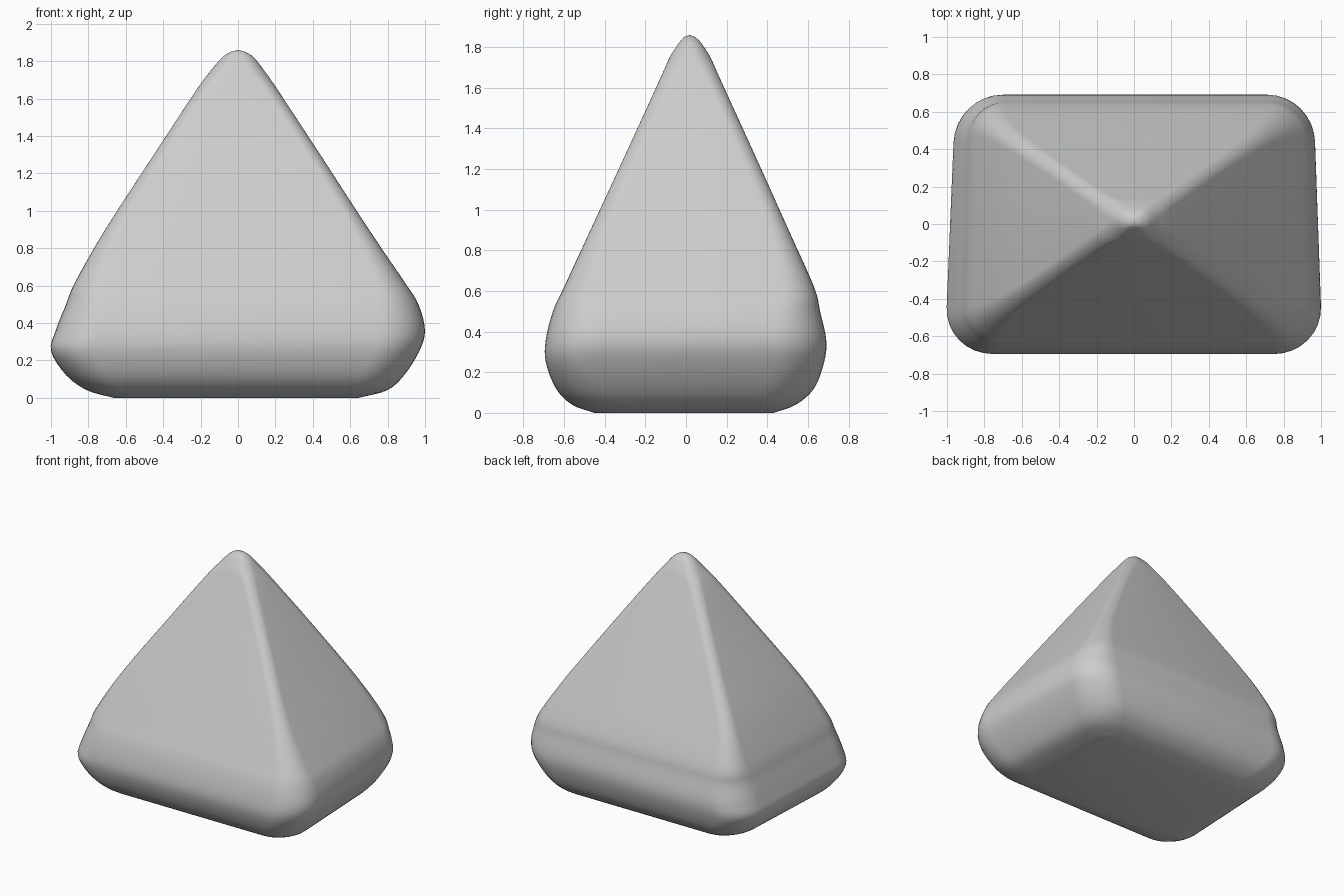
import bpy
import bmesh
import math
from mathutils import Vector

cube = bpy.data.objects.get("Cube")
if cube:
    bpy.data.objects.remove(cube, do_unlink=True)

ARC_STEPS = 8      # facets in each rounded corner
ROW_STEPS = 4      # rings between neighbouring sections

# Sections from base to tip: height, left x, right x, front y, back y, corner radius
SECTIONS = [
    (0, -.67, .65, -.45, .43, .13),
    (.04, -.81, .80, -.56, .54, .2),
    (.12, -.92, .89, -.64, .63, .24),
    (.25, -1, .97, -.69, .68, .25),
    (.36, -.975, 1, -.69, .69, .25),
    (.5, -.92, .965, -.655, .66, .22),
    (.62, -.87, .89, -.60, .63, .16),
    (.9, -.71, .70, -.47, .505, .09),
    (1.3, -.45, .44, -.285, .325, .07),
    (1.65, -.22, .21, -.125, .165, .07),
    (1.75, -.145, .14, -.08, .12, .08),
    (1.82, -.085, .085, -.035, .075, .055),
    (1.85, -.04, .04, -.01, .045, .025),
]
TIP = Vector((0, .02, 1.86))


def smooth_sections(rows):
    """Catmull-Rom interpolation through the sections."""
    rows = [Vector(r) for r in rows]
    result = []
    for i in range(len(rows) - 1):
        b, c = rows[i], rows[i + 1]
        a = rows[i - 1] if i else b * 2 - c
        d = rows[i + 2] if i + 2 < len(rows) else c * 2 - b
        for s in range(ROW_STEPS):
            t = s / ROW_STEPS
            result.append(b + (c - a) * (t / 2)
                          + (a * 2 - b * 5 + c * 4 - d) * (t * t / 2)
                          + ((b - c) * 3 + d - a) * (t ** 3 / 2))
    return result + [rows[-1]]


def rounded_ring(section):
    """Points of a rounded rectangle, slightly narrower towards the back."""
    z, left, right, front, back, r = section
    z = max(z, 0)
    r = min(r, (right - left) / 2.02, (back - front) / 2.02)
    corners = [(right - r, back - r), (left + r, back - r),
               (left + r, front + r), (right - r, front + r)]
    taper = .06 * max(0, 1 - z / .9)
    points = []
    for quarter, (cx, cy) in enumerate(corners):
        for k in range(ARC_STEPS + 1):
            angle = (quarter + k / ARC_STEPS) * math.pi / 2
            x, y = cx + r * math.cos(angle), cy + r * math.sin(angle)
            points.append((x * (1 - taper * (y + .45)), y, z))
    return points


# Rounded pyramid body
bm = bmesh.new()
rings = [[bm.verts.new(p) for p in rounded_ring(s)] for s in smooth_sections(SECTIONS)]
count = len(rings[0])
tip = bm.verts.new(TIP)
for i in range(count):
    j = (i + 1) % count
    for low, high in zip(rings, rings[1:]):
        bm.faces.new((low[i], low[j], high[j], high[i]))
    bm.faces.new((rings[-1][i], rings[-1][j], tip))
bm.faces.new(rings[0][::-1])
bmesh.ops.recalc_face_normals(bm, faces=bm.faces)
for face in bm.faces:
    face.smooth = True

mesh = bpy.data.meshes.new("rounded_pyramid")
bm.to_mesh(mesh)
bm.free()
body = bpy.data.objects.new("rounded_pyramid", mesh)
bpy.context.collection.objects.link(body)

# Plain light grey
grey = bpy.data.materials.new("light_grey")
grey.use_nodes = True
colour = (.6, .61, .6, 1)
grey.diffuse_color = colour
grey.node_tree.nodes["Principled BSDF"].inputs["Base Color"].default_value = colour
mesh.materials.append(grey)
